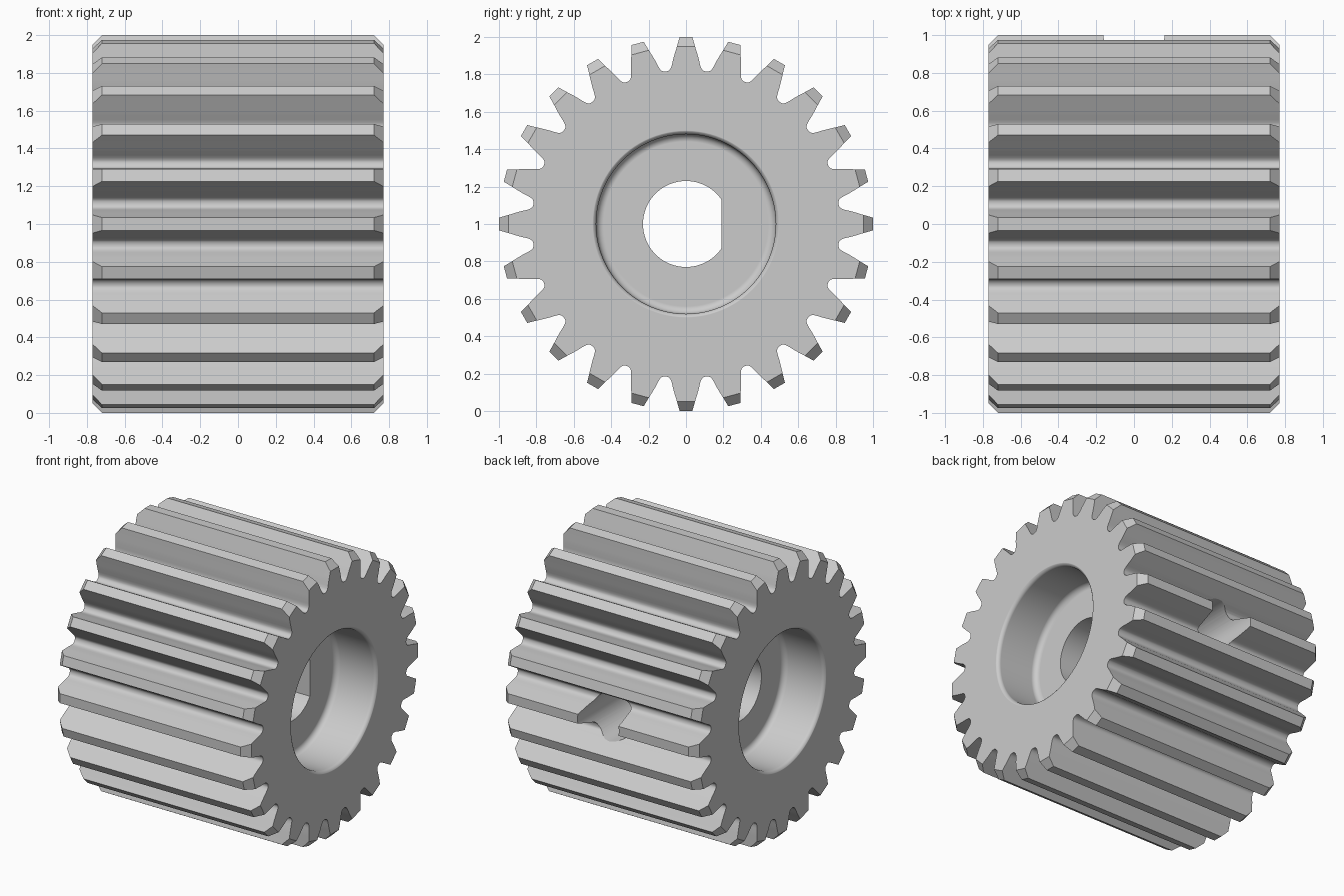
import bpy, bmesh
from math import sin, cos, pi, acos, radians
from mathutils import Matrix

if "Cube" in bpy.data.objects:
    bpy.data.objects.remove(bpy.data.objects["Cube"])

TEETH = 24
HALF = 0.77        # half length of the gear along x
CHAMFER = 0.05
TIP = 1.0
BORE = 0.23
FLAT = 0.19        # distance of the bore's flat from the axis

steel = bpy.data.materials.new("plain grey")
steel.use_nodes = True
steel.diffuse_color = (0.6, 0.6, 0.6, 1)
steel.node_tree.nodes["Principled BSDF"].inputs["Base Color"].default_value = (0.6, 0.6, 0.6, 1)


def loft(name, rings, caps=True):
    """Skin a list of closed point rings into an object."""
    bm = bmesh.new()
    rows = [[bm.verts.new(p) for p in ring] for ring in rings]
    n = len(rows[0])
    for a, b in zip(rows, rows[1:]):
        for i in range(n):
            j = (i + 1) % n
            bm.faces.new((a[i], a[j], b[j], b[i]))
    if caps:
        bm.faces.new(rows[0])
        bm.faces.new(rows[-1])
    bmesh.ops.remove_doubles(bm, verts=bm.verts, dist=1e-5)
    bmesh.ops.recalc_face_normals(bm, faces=bm.faces)
    mesh = bpy.data.meshes.new(name)
    bm.to_mesh(mesh)
    bm.free()
    mesh.materials.append(steel)
    obj = bpy.data.objects.new(name, mesh)
    bpy.context.collection.objects.link(obj)
    return obj


def arc(cx, cr, radius, start, end, steps=6):
    angles = [radians(start + (end - start) * i / steps) for i in range(steps + 1)]
    return [(cx + radius * cos(a), cr + radius * sin(a)) for a in angles]


# Half tooth: radius and half angle, from the root up to the tip
half_tooth = [(0.824, 0.115), (0.83, 0.104), (0.842, 0.094), (0.86, 0.086),
              (0.885, 0.077), (0.915, 0.065), (TIP - CHAMFER, 0.051), (TIP, 0.034)]


def gear_ring(x, chamfered):
    ring = []
    for t in range(TEETH):
        mid = 2 * pi * t / TEETH
        flank = half_tooth[:]
        if chamfered:
            flank[-1] = flank[-2]
        points = [(r, -a) for r, a in flank] + [(r, a) for r, a in reversed(flank)]
        points.append((0.822, pi / TEETH))
        ring += [(x, r * sin(mid + a), r * cos(mid + a)) for r, a in points]
    return ring


gear = loft("gear_body", [gear_ring(-HALF, True), gear_ring(-HALF + CHAMFER, False),
                          gear_ring(HALF - CHAMFER, False), gear_ring(HALF, True)])

# Round recess in each end, with a soft rim and a filleted floor
profile = arc(0.48, 0.44, 0.04, 180, 90) + arc(0.742, 0.51, 0.03, 270, 360) + [(0.85, 0.51)]
cutters = []
for side in (-1, 1):
    rings = [[(side * x, r * sin(2 * pi * i / 96), r * cos(2 * pi * i / 96)) for i in range(96)]
             for x, r in profile]
    cutters.append(loft("recess_cutter", rings))

# D-shaped shaft bore
start = acos(FLAT / BORE)
angles = [start + (2 * pi - 2 * start) * i / 56 for i in range(57)]
cutters.append(loft("bore_cutter", [[(x, BORE * cos(a), BORE * sin(a)) for a in angles]
                                    for x in (-1, 1)]))

# Radial screw hole through the back, reaching the bore
cutters.append(loft("screw_hole_cutter",
                    [[(0.165 * cos(2 * pi * i / 48), y, 0.165 * sin(2 * pi * i / 48))
                      for i in range(48)] for y in (0.05, 1.2)]))

bpy.ops.object.select_all(action='DESELECT')
bpy.context.view_layer.objects.active = gear
gear.select_set(True)
for cutter in cutters:
    mod = gear.modifiers.new("cut", 'BOOLEAN')
    mod.operation = 'DIFFERENCE'
    mod.solver = 'EXACT'
    mod.object = cutter
    bpy.ops.object.modifier_apply(modifier=mod.name)
    bpy.data.objects.remove(cutter)

# Stand the gear on the ground and smooth its curved surfaces
gear.data.transform(Matrix.Translation((0, 0, 1)))
bpy.ops.object.shade_smooth_by_angle(angle=radians(28))
weighted = gear.modifiers.new("weighted_normals", 'WEIGHTED_NORMAL')
weighted.keep_sharp = True
